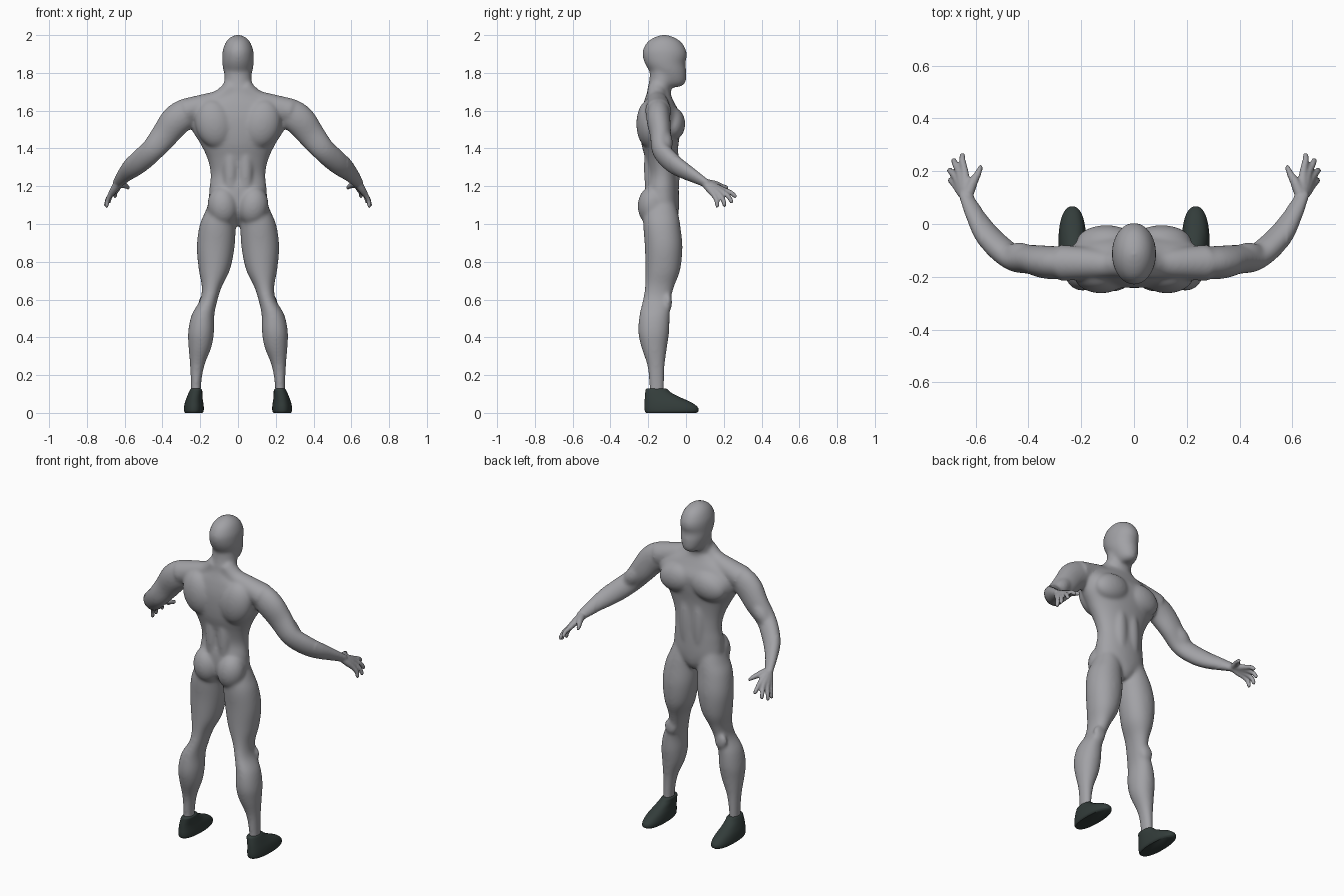
import bpy, bmesh, math
from mathutils import Vector, Matrix

cube = bpy.data.objects.get("Cube")
if cube:
    bpy.data.objects.remove(cube, do_unlink=True)


def make_material(name, rgb):
    m = bpy.data.materials.new(name)
    m.use_nodes = True
    m.diffuse_color = (*rgb, 1)
    m.node_tree.nodes["Principled BSDF"].inputs["Base Color"].default_value = (*rgb, 1)
    return m


GREY = make_material("body_grey", (0.36, 0.36, 0.38))
DARK = make_material("shoe_dark_green", (0.033, 0.046, 0.043))


def spline(rows, steps=6):
    """Catmull-Rom interpolation of equal-length tuples."""
    out = []
    for i in range(len(rows) - 1):
        a, b, c, d = (rows[max(0, min(len(rows) - 1, i + k))] for k in (-1, 0, 1, 2))
        for s in range(steps):
            t = s / steps
            out.append([q + 0.5 * t * (r - p + t * (2 * p - 5 * q + 4 * r - w + t * (3 * (q - r) + w - p)))
                        for p, q, r, w in zip(a, b, c, d)])
    return out + [list(rows[-1])]


def skin(bm, rings):
    """Closed shell through a list of point rings."""
    loops = [[bm.verts.new(p) for p in ring] for ring in rings]
    n = len(loops[0])
    faces = [bm.faces.new(loops[0]), bm.faces.new(loops[-1])]
    for a, b in zip(loops, loops[1:]):
        faces += [bm.faces.new((a[i], a[(i + 1) % n], b[(i + 1) % n], b[i])) for i in range(n)]
    bmesh.ops.recalc_face_normals(bm, faces=faces)


def loft(bm, rows, side=1, power=2.0, n=40):
    """Stack of level ovals: z, x min, x max, y min, y max."""
    rings = []
    for z, x0, x1, y0, y1 in spline(rows):
        ring = []
        for k in range(n):
            c, s = math.cos(math.tau * k / n), math.sin(math.tau * k / n)
            u = math.copysign(abs(c) ** (2 / power), c)
            v = math.copysign(abs(s) ** (2 / power), s)
            ring.append((side * ((x0 + x1) + (x1 - x0) * u) / 2, ((y0 + y1) + (y1 - y0) * v) / 2, z))
        rings.append(ring)
    skin(bm, rings)


def sweep(bm, rows, side=1, squash=1.0, n=20):
    """Tube along a path: x, y, z, radius."""
    pts = spline(rows)
    rings = []
    for i, (x, y, z, r) in enumerate(pts):
        d = (Vector(pts[min(i + 1, len(pts) - 1)][:3]) - Vector(pts[max(i - 1, 0)][:3])).normalized()
        u = d.cross(Vector((0, 1, 0))).normalized()
        v = d.cross(u) * squash
        ring = []
        for k in range(n):
            a = math.tau * k / n
            p = Vector((x, y, z)) + r * (math.cos(a) * u + math.sin(a) * v)
            ring.append((side * p.x, p.y, p.z))
        rings.append(ring)
    skin(bm, rings)


def muscle(bm, side, centre, radii, tilt=0):
    """Ellipsoid, tilted about the y axis."""
    m = (Matrix.Translation((side * centre[0], *centre[1:])) @ Matrix.Rotation(side * tilt, 4, "Y")
         @ Matrix.Diagonal((*radii, 1)))
    bmesh.ops.create_uvsphere(bm, u_segments=32, v_segments=20, radius=1, matrix=m)


def finish(bm, name, mat):
    mesh = bpy.data.meshes.new(name)
    bm.to_mesh(mesh)
    bm.free()
    mesh.materials.append(mat)
    mesh.polygons.foreach_set("use_smooth", [True] * len(mesh.polygons))
    ob = bpy.data.objects.new(name, mesh)
    bpy.context.collection.objects.link(ob)
    return ob


body = bmesh.new()

# Torso: half width, back and front at each height
torso = [(0.99, .03, -.15, -.07), (1.03, .08, -.19, -.045), (1.09, .15, -.215, -.037),
         (1.18, .152, -.218, -.038), (1.26, .145, -.203, -.043), (1.34, .16, -.215, -.045),
         (1.42, .197, -.235, -.04), (1.50, .245, -.242, -.028), (1.57, .26, -.24, -.025),
         (1.63, .225, -.228, -.055), (1.67, .14, -.215, -.075), (1.70, .085, -.205, -.085)]
loft(body, [(z, -w, w, b, f) for z, w, b, f in torso], power=2.1)

# Neck and head
neck = [(1.62, .09, -.21, -.08), (1.70, .08, -.206, -.08), (1.76, .073, -.195, -.06), (1.82, .07, -.19, -.06)]
loft(body, [(z, -w, w, b, f) for z, w, b, f in neck])
head = [(1.725, .03, -.11, -.035), (1.74, .047, -.14, -.008), (1.765, .062, -.165, .001),
        (1.81, .077, -.195, .002), (1.85, .083, -.218, -.004), (1.885, .084, -.229, .005),
        (1.92, .081, -.229, .001), (1.96, .066, -.208, -.022), (1.985, .045, -.175, -.055),
        (1.998, .022, -.14, -.09), (2.002, .008, -.122, -.108)]
loft(body, [(z, -w, w, b, f) for z, w, b, f in head])

leg = [(1.12, .03, .15, -.19, -.06), (1.06, .012, .176, -.222, -.042), (.99, .012, .204, -.226, -.03),
       (.88, .018, .218, -.218, -.019), (.76, .042, .208, -.215, -.03), (.67, .085, .192, -.217, -.062),
       (.60, .108, .2, -.228, -.08), (.52, .125, .245, -.246, -.086), (.43, .127, .264, -.253, -.089),
       (.35, .14, .262, -.237, -.1), (.25, .178, .254, -.205, -.113), (.15, .195, .25, -.195, -.116),
       (.06, .195, .25, -.195, -.116)]
arm = [(.22, -.147, 1.60, .06), (.275, -.147, 1.585, .08), (.33, -.145, 1.545, .083),
       (.385, -.135, 1.475, .074), (.45, -.133, 1.395, .063), (.51, -.09, 1.34, .062),
       (.56, -.035, 1.297, .055), (.602, .035, 1.257, .041), (.63, .09, 1.225, .03), (.64, .115, 1.21, .026)]
trapezius = [(.03, -.155, 1.72, .05), (.09, -.155, 1.665, .05), (.16, -.15, 1.633, .06), (.28, -.147, 1.595, .07)]
# Knuckle and tip of each finger
fingers = [((.642, .20, 1.18), (.652, .268, 1.142)), ((.661, .195, 1.168), (.686, .247, 1.112)),
           ((.674, .175, 1.157), (.702, .208, 1.092)), ((.677, .148, 1.152), (.698, .168, 1.088))]
wrist, thumb_tip = Vector((.634, .1, 1.218)), Vector((.573, .224, 1.19))

for side in (1, -1):
    loft(body, leg, side, 2.1)
    sweep(body, trapezius, side)
    sweep(body, arm, side, .76)

    # Chest, back, waist and hip muscles
    muscle(body, side, (.105, -.068, 1.53), (.115, .064, .085), .2)
    muscle(body, side, (.125, -.195, 1.53), (.1, .068, .13), .25)
    muscle(body, side, (.04, -.185, 1.30), (.04, .038, .2))
    muscle(body, side, (.042, -.075, 1.27), (.045, .042, .2))
    muscle(body, side, (.08, -.178, 1.095), (.082, .078, .105), .1)
    muscle(body, side, (.17, -.095, .585), (.04, .022, .05))
    muscle(body, side, (.435, -.11, 1.43), (.045, .04, .085), -.7)

    # Hand: fan of palm bones and fingers, then thumb
    for knuckle, tip in fingers:
        k, t = Vector(knuckle), Vector(tip)
        mid = k.lerp(t, .5) + Vector((.003, .004, .005))
        path = [(wrist, .022), (wrist.lerp(k, .5), .02), (k, .0145), (mid, .0125), (k.lerp(t, .9), .0105), (t, .004)]
        sweep(body, [(*p, r) for p, r in path], side, n=12)
    base = Vector((.612, .155, 1.21))
    path = [(wrist, .022), (base, .019), (base.lerp(thumb_tip, .5), .0135),
            (base.lerp(thumb_tip, .9), .011), (thumb_tip, .004)]
    sweep(body, [(*p, r) for p, r in path], side, n=12)

    # Shoe
    shoe = bmesh.new()
    loft(shoe, [(0, .188, .28, -.212, .055), (.01, .182, .286, -.218, .066), (.03, .181, .286, -.22, .062),
                (.055, .184, .281, -.219, .03), (.08, .188, .272, -.218, -.025), (.105, .189, .262, -.216, -.075),
                (.122, .19, .254, -.214, -.095), (.128, .196, .248, -.208, -.103)], side, 2.3)
    ob = finish(shoe, ("left" if side > 0 else "right") + "_shoe", DARK)
    bpy.ops.object.select_all(action="DESELECT")
    ob.select_set(True)
    bpy.context.view_layer.objects.active = ob
    bpy.ops.object.shade_smooth_by_angle(angle=math.radians(50))

# Fuse all body shells into one skin
rough = finish(body, "body_shells", GREY)
fuse = rough.modifiers.new("Fuse", "REMESH")
fuse.mode = "VOXEL"
fuse.voxel_size = .0065
fused = bpy.data.meshes.new_from_object(rough.evaluated_get(bpy.context.evaluated_depsgraph_get()))
bpy.data.objects.remove(rough, do_unlink=True)

# Soften muscle joins, sparing the hands
bm = bmesh.new()
bm.from_mesh(fused)
bpy.data.meshes.remove(fused)
for step in range(16):
    soft = [v for v in bm.verts if step < 1 or abs(v.co.x) < .58]
    bmesh.ops.smooth_vert(bm, verts=soft, factor=.5, use_axis_x=True, use_axis_y=True, use_axis_z=True)
finish(bm, "body", GREY)
